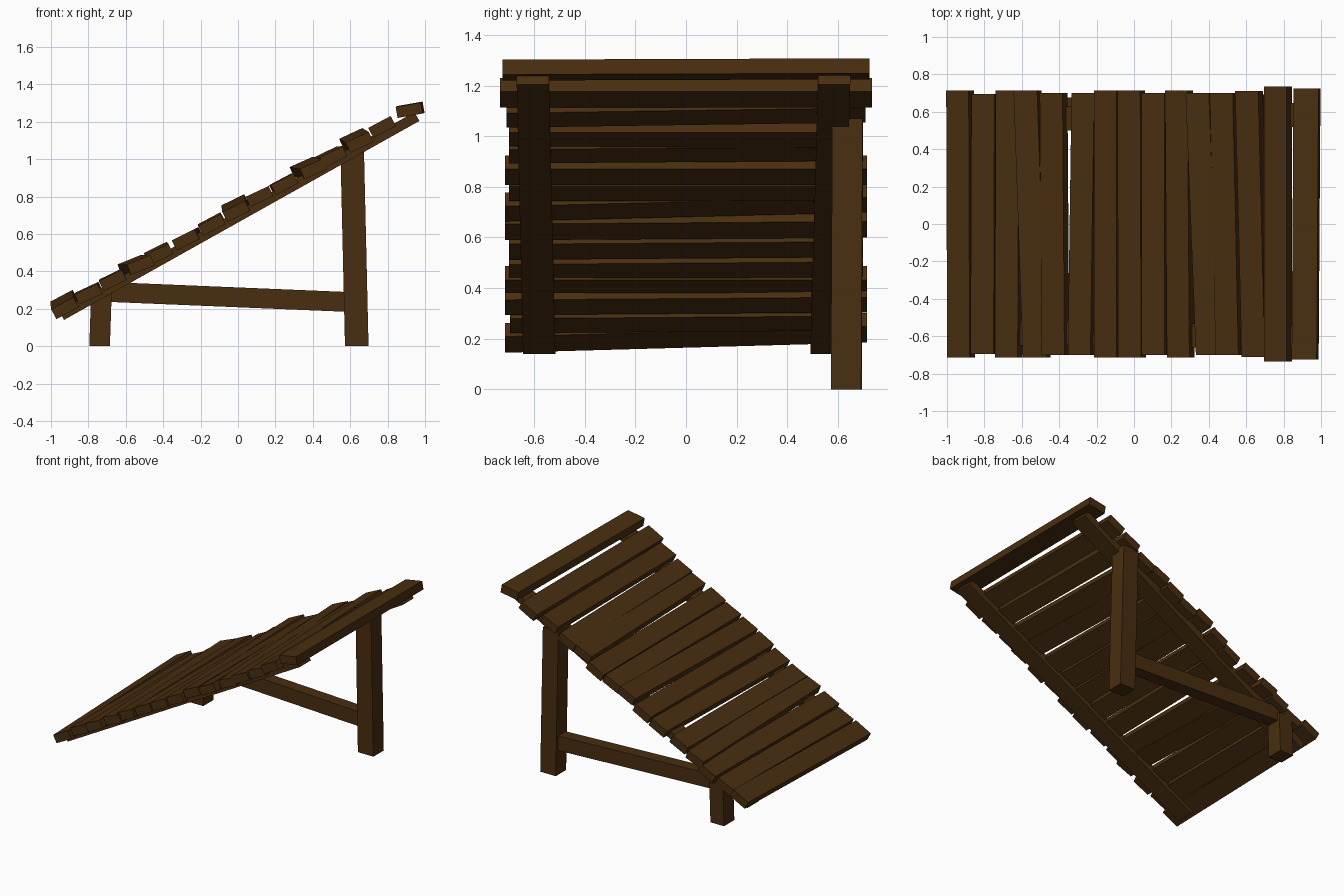
import bpy
import bmesh
import math
from mathutils import Vector

old = bpy.data.objects.get("Cube")
if old:
    bpy.data.objects.remove(old, do_unlink=True)

wood = bpy.data.materials.new("dark_brown_wood")
wood.use_nodes = True
BROWN = (0.066, 0.027, 0.005, 1)
wood.diffuse_color = BROWN
wood.node_tree.nodes["Principled BSDF"].inputs["Base Color"].default_value = BROWN


def beam(name, start, end, side, up):
    """Straight timber between two end centres; side and up are half-extents of its section."""
    start, end, side, up = map(Vector, (start, end, side, up))
    bm = bmesh.new()
    rings = []
    for c in (start, end):
        rings.append([bm.verts.new(c + side * s + up * u)
                      for s, u in ((-1, -1), (1, -1), (1, 1), (-1, 1))])
    a, b = rings
    bm.faces.new(a)
    bm.faces.new(b[::-1])
    for i in range(4):
        j = (i + 1) % 4
        bm.faces.new((a[i], b[i], b[j], a[j]))
    bmesh.ops.recalc_face_normals(bm, faces=bm.faces)
    mesh = bpy.data.meshes.new(name)
    bm.to_mesh(mesh)
    bm.free()
    mesh.materials.append(wood)
    obj = bpy.data.objects.new(name, mesh)
    bpy.context.collection.objects.link(obj)
    return obj


def slope(x):
    """Height of the underside of the sloping rails."""
    return 0.14 + 0.56 * (x + 0.93)


# Planks: front x, back x, half length, rise towards the back, tilt, lift
PLANKS = [
    (-.925, -.93, .715, .04, 28, .06), (-.80, -.795, .695, .01, 25, .065),
    (-.67, -.665, .715, .01, 26, .065), (-.52, -.57, .715, 0, 22, .065),
    (-.42, -.43, .70, .01, 26, .065), (-.28, -.26, .70, .01, 27, .065),
    (-.14, -.14, .715, .01, 28, .065), (-.01, -.015, .715, .035, 26, .065),
    (.115, .115, .70, 0, 25, .075), (.25, .24, .715, 0, 28, .065),
    (.405, .35, .70, .01, 24, .06), (.51, .48, .70, 0, 26, .065),
    (.65, .615, .71, .02, 25, .065), (.77, .77, .735, 0, 28, .08),
    (.915, .925, .725, .005, 10, .088),
]
for i, (fx, bx, half, rise, tilt, lift) in enumerate(PLANKS):
    t = math.radians(tilt)
    z = slope(fx) + lift
    beam(f"plank_{i + 1}", (fx, -half, z), (bx, half, z + rise),
         (.068 * math.cos(t), 0, .068 * math.sin(t)),
         (-.03 * math.sin(t), 0, .03 * math.cos(t)))

# Sloping rails under the planks
a = math.atan(0.56)
up = Vector((-math.sin(a), 0, math.cos(a))) * .027
for name, y0, y1 in (("front_rail", -.58, -.605), ("back_rail", .555, .585)):
    beam(name, Vector((-.93, y0, .14)) + up, Vector((.97, y1, slope(.97))) + up,
         (0, .064, 0), up)

# Posts and the brace joining them
beam("tall_post", (.635, .632, 0), (.61, .638, 1.07), (.063, 0, 0), (0, .06, 0))
beam("short_post", (-.74, .635, 0), (-.73, .635, .29), (.055, 0, 0), (0, .06, 0))
beam("brace", (-.70, .63, .29), (.62, .63, .235), (0, .045, 0), (0, 0, .053))
